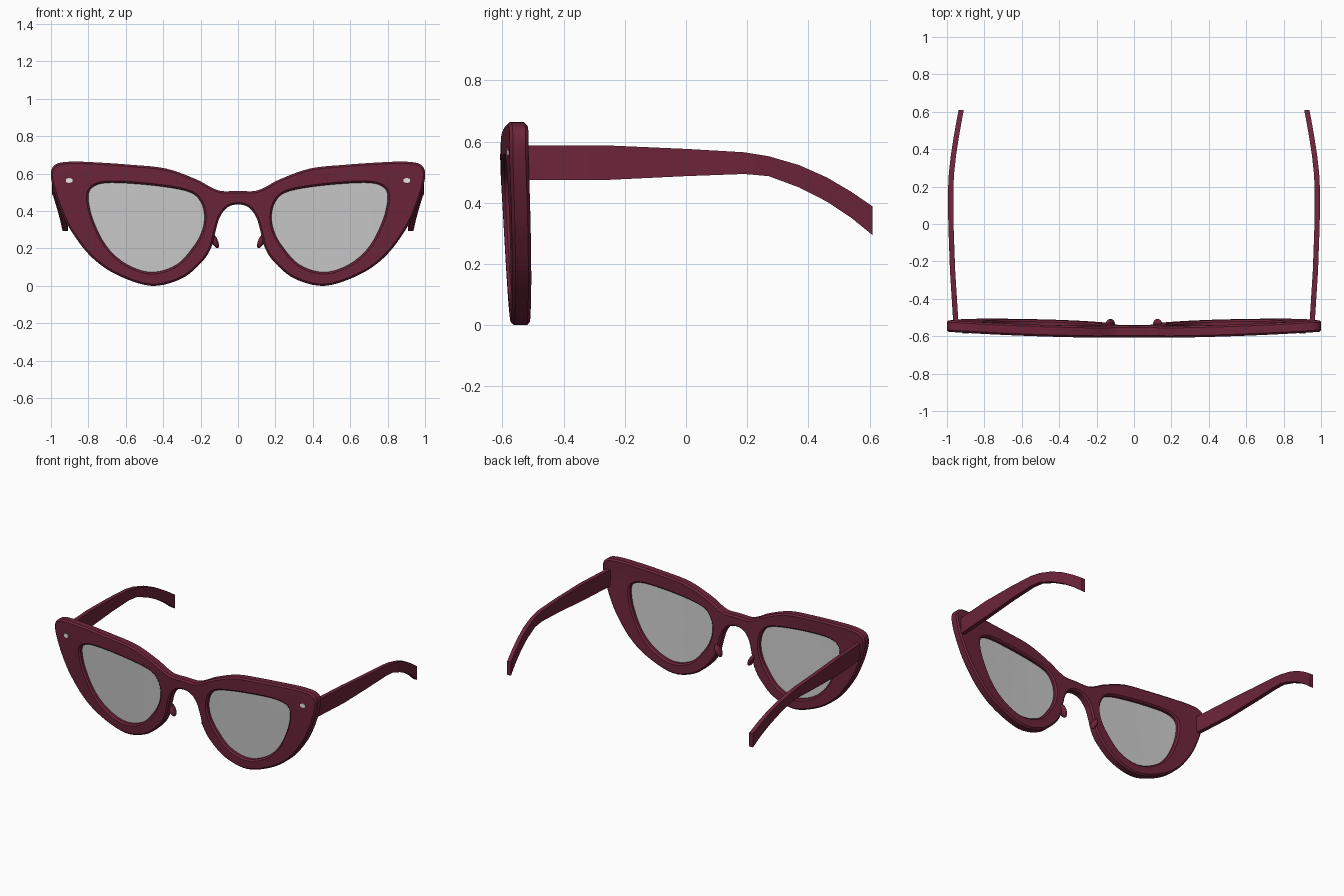
import bpy, bmesh, math
from mathutils import Vector

cube = bpy.data.objects.get("Cube")
if cube:
    bpy.data.objects.remove(cube, do_unlink=True)


def material(name, rgb, alpha=1.0):
    m = bpy.data.materials.new(name)
    m.use_nodes = True
    m.diffuse_color = (*rgb, alpha)
    node = m.node_tree.nodes["Principled BSDF"]
    node.inputs["Base Color"].default_value = (*rgb, 1)
    node.inputs["Alpha"].default_value = alpha
    return m


burgundy = material("burgundy", (0.15, 0.018, 0.042))
lens_grey = material("lens grey", (0.6, 0.6, 0.6), 0.75)
pale_metal = material("pale metal", (0.85, 0.85, 0.85))
parts = []


def finish(bm, name, mat):
    bmesh.ops.recalc_face_normals(bm, faces=bm.faces[:])
    mesh = bpy.data.meshes.new(name)
    bm.to_mesh(mesh)
    bm.free()
    mesh.materials.append(mat)
    ob = bpy.data.objects.new(name, mesh)
    bpy.context.collection.objects.link(ob)
    parts.append(ob)
    return ob


def smooth_loop(pts, steps=5):
    """Closed smooth curve through the points, wound counter-clockwise."""
    p = [Vector(q) for q in pts]
    n, out = len(p), []
    for i in range(n):
        a, b, c, d = (p[(i + k) % n] for k in (-1, 0, 1, 2))
        for s in range(steps):
            t = s / steps
            out.append(0.5 * (2 * b + (c - a) * t + (2 * a - 5 * b + 4 * c - d) * t**2
                              + (3 * b - a - 3 * c + d) * t**3))
    area = sum(out[i - 1].cross(out[i]) for i in range(len(out)))
    return out if area > 0 else out[::-1]


def inset(loop, d):
    out = []
    for i, q in enumerate(loop):
        t = (loop[(i + 1) % len(loop)] - loop[i - 1]).normalized()
        out.append(q + d * Vector((-t.y, t.x)))
    return out


def face_curve(x, z):
    """Depth of the frame's middle: wrapped sideways and tilted back below the brow."""
    return -0.578 + 0.033 * x * x + 0.03 * (1 - min(z / 0.55, 1))


def plate(name, loops, half, bevel, mat, shift=0.0):
    """Bevelled plate; the first loop is its outline and the rest are holes."""
    bm = bmesh.new()
    caps = [[], []]
    for k, loop in enumerate(loops):
        edge = inset(loop, bevel if k == 0 else -bevel)
        rings = []
        for src, y in ((edge, -half), (loop, bevel - half), (loop, half - bevel), (edge, half)):
            rings.append([bm.verts.new((q.x, y, q.y)) for q in src])
        for r0, r1 in zip(rings, rings[1:]):
            for i in range(len(loop)):
                bm.faces.new((r0[i - 1], r0[i], r1[i], r1[i - 1]))
        for cap, ring in zip(caps, (rings[0], rings[-1])):
            cap += [bm.edges.get((ring[i - 1], ring[i])) for i in range(len(ring))]
    for cap in caps:
        bmesh.ops.triangle_fill(bm, use_beauty=True, use_dissolve=False, edges=cap)
    # slice the flat faces so that they can bend
    cuts = [((i / 10, 0, 0), (1, 0, 0)) for i in range(-9, 10)]
    cuts.append(((0, 0, 0.55), (0, 0, 1)))
    for co, no in cuts:
        bmesh.ops.bisect_plane(bm, geom=bm.verts[:] + bm.edges[:] + bm.faces[:],
                               dist=1e-5, plane_co=co, plane_no=no)
    for v in bm.verts:
        v.co.y += face_curve(v.co.x, v.co.z) + shift
    return finish(bm, name, mat)


# Frame front: left half of the outline, from the top of the bridge round to its arch
half_outline = [
    (0, .507), (.09, .507), (.15, .53), (.225, .57), (.385, .627), (.57, .647), (.76, .66),
    (.89, .664), (.97, .652), (1, .61), (.99, .53), (.95, .41), (.89, .29), (.785, .155),
    (.65, .06), (.465, 0), (.305, .037), (.2, .12), (.145, .2), (.118, .3), (.096, .37),
    (.055, .42), (0, .435)]
outline = smooth_loop(half_outline + [(-x, z) for x, z in half_outline[-2:0:-1]])

lens_points = [
    (.18, .38), (.2, .45), (.25, .497), (.36, .524), (.545, .545), (.705, .55), (.78, .525),
    (.8, .47), (.775, .353), (.705, .214), (.6, .118), (.465, .073), (.33, .112),
    (.235, .214), (.19, .3)]
holes = {side: smooth_loop([(s * x, z) for x, z in lens_points])
         for side, s in (("left", 1), ("right", -1))}
plate("frame_front", [outline, *holes.values()], 0.031, 0.01, burgundy)

# Temple stations: depth, top, bottom, outer side
stations = [
    (-.535, .588, .475, .966), (-.25, .587, .475, .984), (0, .576, .487, .993),
    (.19, .565, .494, .994), (.27, .552, .487, .99), (.37, .523, .45, .979),
    (.46, .483, .404, .965), (.54, .436, .351, .951), (.61, .388, .294, .938)]


def temple(name, s):
    bm = bmesh.new()
    rings = []
    for y, top, low, x in stations:
        rings.append([bm.verts.new((s * px, y, z)) for px, z in
                      ((x, low), (x, top), (x - .028, top), (x - .028, low))])
    for r0, r1 in zip(rings, rings[1:]):
        for i in range(4):
            bm.faces.new((r0[i - 1], r0[i], r1[i], r1[i - 1]))
    bm.faces.new(rings[0])
    bm.faces.new(rings[-1])
    finish(bm, name, burgundy)


def nose_pad(name, s):
    bm = bmesh.new()
    bmesh.ops.create_uvsphere(bm, u_segments=16, v_segments=10, radius=1)
    ob = finish(bm, name, burgundy)
    ob.scale = (.017, .028, .045)
    ob.rotation_euler = (0, s * math.radians(-155), 0)
    ob.location = (s * .126, -.535, .242)


def rivet(name, s):
    bm = bmesh.new()
    bmesh.ops.create_cone(bm, cap_ends=True, segments=6, radius1=.02, radius2=.02, depth=.006)
    ob = finish(bm, name, pale_metal)
    ob.scale = (1, .75, 1)
    ob.rotation_euler = (math.radians(90), 0, s * math.radians(3))
    ob.location = (s * .903, face_curve(.903, .563) - .032, .563)


# Paired parts
for side, s in (("left", 1), ("right", -1)):
    plate(side + "_lens", [inset(holes[side], -0.008)], 0.004, 0.001, lens_grey)
    temple(side + "_temple", s)
    nose_pad(side + "_nose_pad", s)
    rivet(side + "_rivet", s)

# Smooth shading that keeps the sharp edges
bpy.ops.object.select_all(action='DESELECT')
for ob in parts:
    ob.select_set(True)
bpy.context.view_layer.objects.active = parts[0]
bpy.ops.object.shade_smooth_by_angle(angle=math.radians(32))
